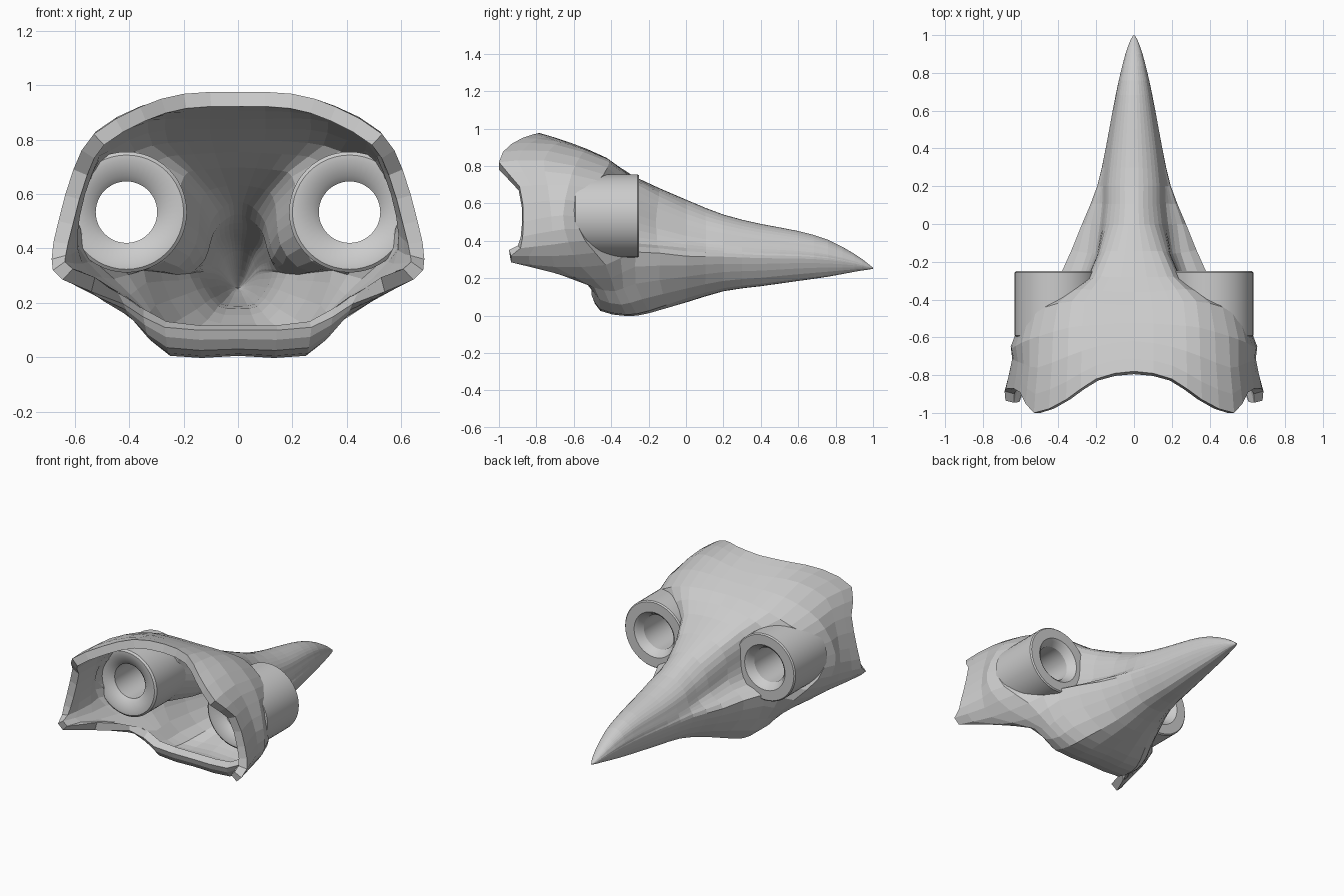
import bpy, bmesh, math
from mathutils import Vector

if "Cube" in bpy.data.objects:
    bpy.data.objects.remove(bpy.data.objects["Cube"])

# Half sections of the face, top centre -> bottom centre (rim, brow, eye line, beak root)
rim = [(0, -.78, .975), (.2, -.82, .968), (.36, -.93, .92), (.53, -1, .82), (.605, -.89, .69), (.66, -.87, .5),
       (.685, -.885, .36), (.645, -.935, .285), (.42, -.55, .195), (.27, -.505, .11), (0, -.5, .1)]
temple = [(0, -.62, .925), (.2, -.65, .93), (.35, -.70, .915), (.51, -.76, .83), (.585, -.74, .7), (.635, -.72, .53),
          (.64, -.71, .38), (.575, -.7, .26), (.4, -.49, .15), (.26, -.46, .035), (0, -.46, .03)]
brow = [(0, -.43, .845), (.19, -.42, .84), (.33, -.41, .82), (.47, -.44, .755), (.565, -.51, .68), (.62, -.58, .53),
        (.605, -.54, .40), (.5, -.43, .27), (.37, -.38, .13), (.25, -.32, .005), (0, -.32, .005)]
root = [(0, -.28, .745), (.13, -.28, .735), (.21, -.28, .71), (.25, -.30, .64), (.26, -.32, .56), (.27, -.32, .47),
        (.3, -.31, .39), (.39, -.27, .34), (.35, -.27, .17), (.22, -.2, .025), (0, -.2, .02)]


def beak_section(y, top, bottom, upper, wide):
    mid = (upper + wide) / 2
    shape = [(0, 1), (.3 * upper, .98), (.6 * upper, .91), (.82 * upper, .81), (.92 * upper, .7), (upper, .6),
             (mid, .53), (wide, .45), (.85 * wide, .25), (.5 * wide, .04), (0, 0)]
    return [(x, y, bottom + f * (top - bottom)) for x, f in shape]


# Beak stations: y, top, bottom, upper half width, lower half width
beak = [(0, .62, .07, .18, .275), (.2, .54, .13, .165, .195), (.4, .49, .157, .14, .15), (.6, .452, .185, .108, .113),
        (.76, .405, .208, .08, .08), (.9, .33, .234, .045, .045), (.97, .28, .245, .02, .02), (1, .255, .25, .003, .003)]
sections = [rim, temple, brow, root] + [beak_section(*b) for b in beak]


def spline(points, steps, closed):
    n = len(points)
    out = []
    for i in range(n if closed else n - 1):
        pick = (lambda k: points[k % n]) if closed else (lambda k: points[max(0, min(n - 1, k))])
        a, b, c, d = (pick(i + k) for k in (-1, 0, 1, 2))
        for s in range(steps):
            t = s / steps
            out.append(b + (c - a) * t / 2 + (a * 2 - b * 5 + c * 4 - d) * t * t / 2
                       + (b * 3 - a - c * 3 + d) * t ** 3 / 2)
    return out if closed else out + [points[-1]]


def mesh_object(name, bm):
    bmesh.ops.recalc_face_normals(bm, faces=bm.faces)
    me = bpy.data.meshes.new(name)
    bm.to_mesh(me)
    bm.free()
    ob = bpy.data.objects.new(name, me)
    bpy.context.collection.objects.link(ob)
    return ob


def skin(bm, rings, wrap=False):
    vs = [[bm.verts.new(p) for p in r] for r in rings]
    n = len(vs[0])
    for i in range(len(vs) if wrap else len(vs) - 1):
        a, b = vs[i], vs[(i + 1) % len(vs)]
        for j in range(n):
            bm.faces.new((a[j], a[(j + 1) % n], b[(j + 1) % n], b[j]))
    return vs


# Mask shell: lofted through mirrored sections, hollow
full = []
for s in sections:
    half = [Vector(p) for p in s]
    full.append(half + [Vector((-p.x, p.y, p.z)) for p in reversed(half[1:-1])])
columns = [spline([r[j] for r in full], 2, False) for j in range(len(full[0]))]
rings = [spline([c[i] for c in columns], 2, True) for i in range(len(columns[0]))]
bm = bmesh.new()
vs = skin(bm, rings)
bm.faces.new(vs[-1])
mask = mesh_object("mask_shell", bm)
# make the skin face outward before thickening
up = max(mask.data.polygons, key=lambda p: p.center.z)
if up.normal.z < 0:
    mask.data.flip_normals()
group = mask.vertex_groups.new(name="thickness")
for v in mask.data.vertices:
    group.add([v.index], max(.05, min(1, (1 - v.co.y) / .9)), 'REPLACE')
solid = mask.modifiers.new("thickness", 'SOLIDIFY')
solid.thickness = .055
solid.offset = -1
solid.vertex_group = "thickness"

# Eye tubes, with openings cut through the shell behind them
tube = [(.222, -.258), (.215, -.25), (.15, -.25), (.135, -.262), (.113, -.30), (.113, -.56), (.135, -.58),
        (.19, -.6), (.21, -.6), (.222, -.59)]


def circle(x, r, y, steps=48):
    return [(x + r * math.cos(math.tau * k / steps), y, .533 + r * math.sin(math.tau * k / steps))
            for k in range(steps)]


for side, x in (("left", -.41), ("right", .41)):
    bm = bmesh.new()
    skin(bm, [circle(x, r, y) for r, y in tube], True)
    eye = mesh_object(side + "_eye_tube", bm)
    bpy.ops.object.select_all(action='DESELECT')
    bpy.context.view_layer.objects.active = eye
    eye.select_set(True)
    bpy.ops.object.shade_smooth_by_angle(angle=math.radians(30))
    bm = bmesh.new()
    for end in skin(bm, [circle(x, .18, y) for y in (-.68, -.255)]):
        bm.faces.new(end)
    cutter = mesh_object(side + "_eye_cutter", bm)
    cutter.hide_render = True
    cutter.display_type = 'WIRE'
    cut = mask.modifiers.new(side + "_eye_hole", 'BOOLEAN')
    cut.operation = 'DIFFERENCE'
    cut.solver = 'EXACT'
    cut.object = cutter
